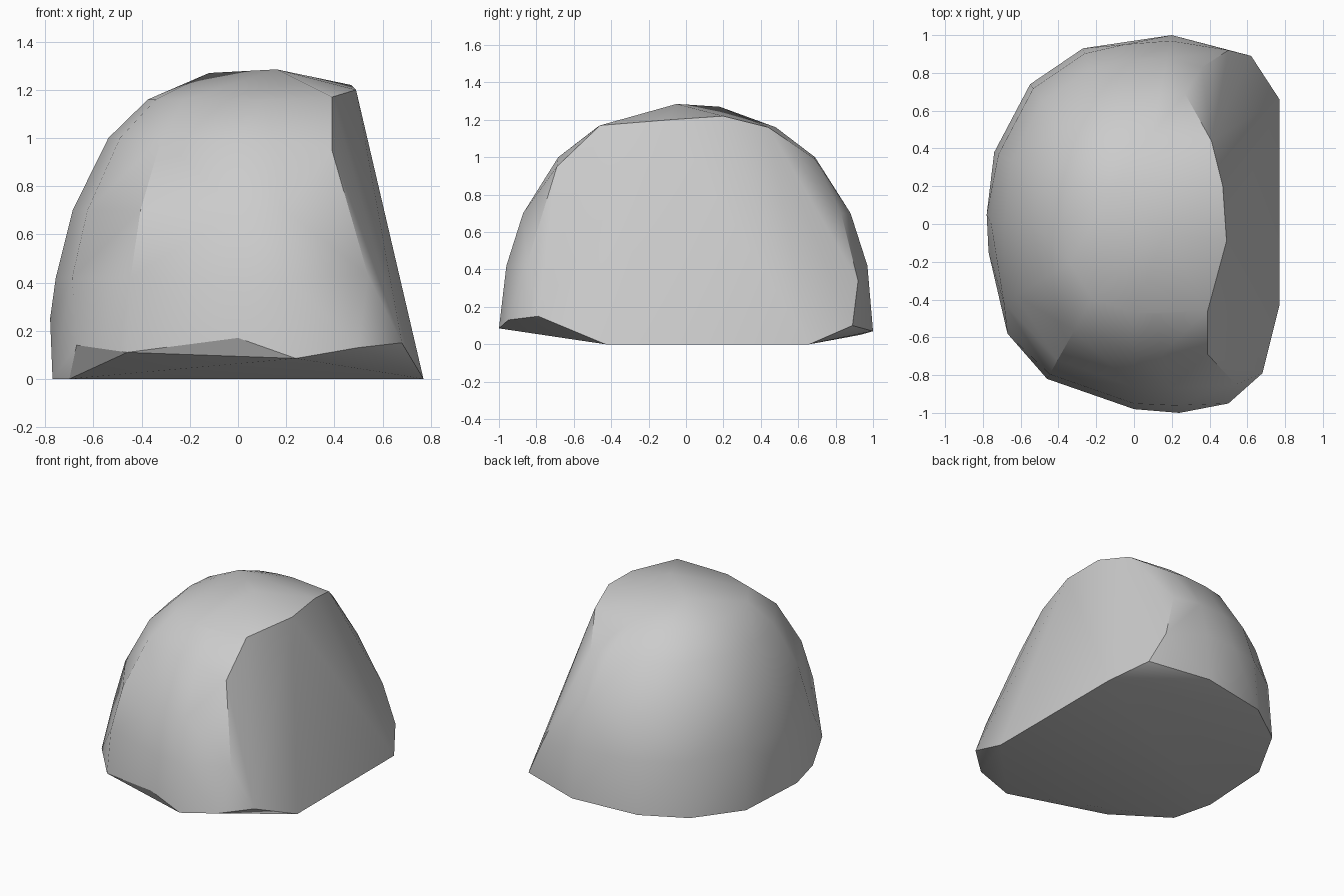
import bpy
import bmesh
import math

default = bpy.data.objects.get("Cube")
if default:
    bpy.data.objects.remove(default, do_unlink=True)


def make_material(name, colour):
    mat = bpy.data.materials.new(name)
    mat.use_nodes = True
    mat.diffuse_color = colour
    mat.node_tree.nodes["Principled BSDF"].inputs["Base Color"].default_value = colour
    return mat


def make_hull(name, points, material):
    """Wrap the points in a convex shell, soft except at the chipped edges."""
    bm = bmesh.new()
    for point in points:
        bm.verts.new(point)
    result = bmesh.ops.convex_hull(bm, input=bm.verts[:])
    spare = {g for key in ("geom_interior", "geom_unused") for g in result[key]
             if isinstance(g, bmesh.types.BMVert) and g.is_valid and not g.link_faces}
    bmesh.ops.delete(bm, geom=list(spare), context="VERTS")
    bmesh.ops.recalc_face_normals(bm, faces=bm.faces[:])
    mesh = bpy.data.meshes.new(name)
    bm.to_mesh(mesh)
    bm.free()
    mesh.materials.append(material)
    obj = bpy.data.objects.new(name, mesh)
    bpy.context.collection.objects.link(obj)
    bpy.context.view_layer.objects.active = obj
    obj.select_set(True)
    bpy.ops.object.shade_smooth_by_angle(angle=math.radians(30))
    return obj


# Rounded side of the boulder: one outline, shrunk level by level
outline = [(.2, 1), (-.05, .98), (-.27, .93), (-.55, .74), (-.74, .38),
           (-.78, 0), (-.71, -.43), (-.46, -.82), (0, -.98), (.22, -.99)]
levels = [(.42, .97), (.7, .88), (1, .69), (1.16, .48)]
dome = [(x * scale, y * scale, z) for z, scale in levels for x, y in outline]

# Uneven underside, chipped upward along the front and back
base = [(.77, .66, 0), (.77, -.43, 0), (.68, -.79, .15), (.5, -.95, .13),
        (.24, -1, .085), (0, -.98, .17), (-.46, -.82, .11), (-.67, -.58, .14),
        (-.7, -.43, 0), (-.77, -.15, 0), (-.78, .05, .25), (-.74, .38, 0),
        (-.55, .74, .03), (-.27, .93, .05), (.2, 1, .07), (.62, .89, .1)]

# Rim of the broken, sloping face
rim = [(.54, -.85, .43), (.39, -.69, .95), (.39, -.46, 1.17), (.49, -.09, 1.2),
       (.47, .2, 1.22), (.41, .44, 1.16), (.27, .69, .99), (.36, .83, .7),
       (.5, .92, .34)]

# Low crown
crown = [(.16, -.05, 1.285), (-.12, .18, 1.27)]

stone = make_material("grey stone", (.6, .6, .6, 1))
make_hull("boulder", dome + base + rim + crown, stone)
